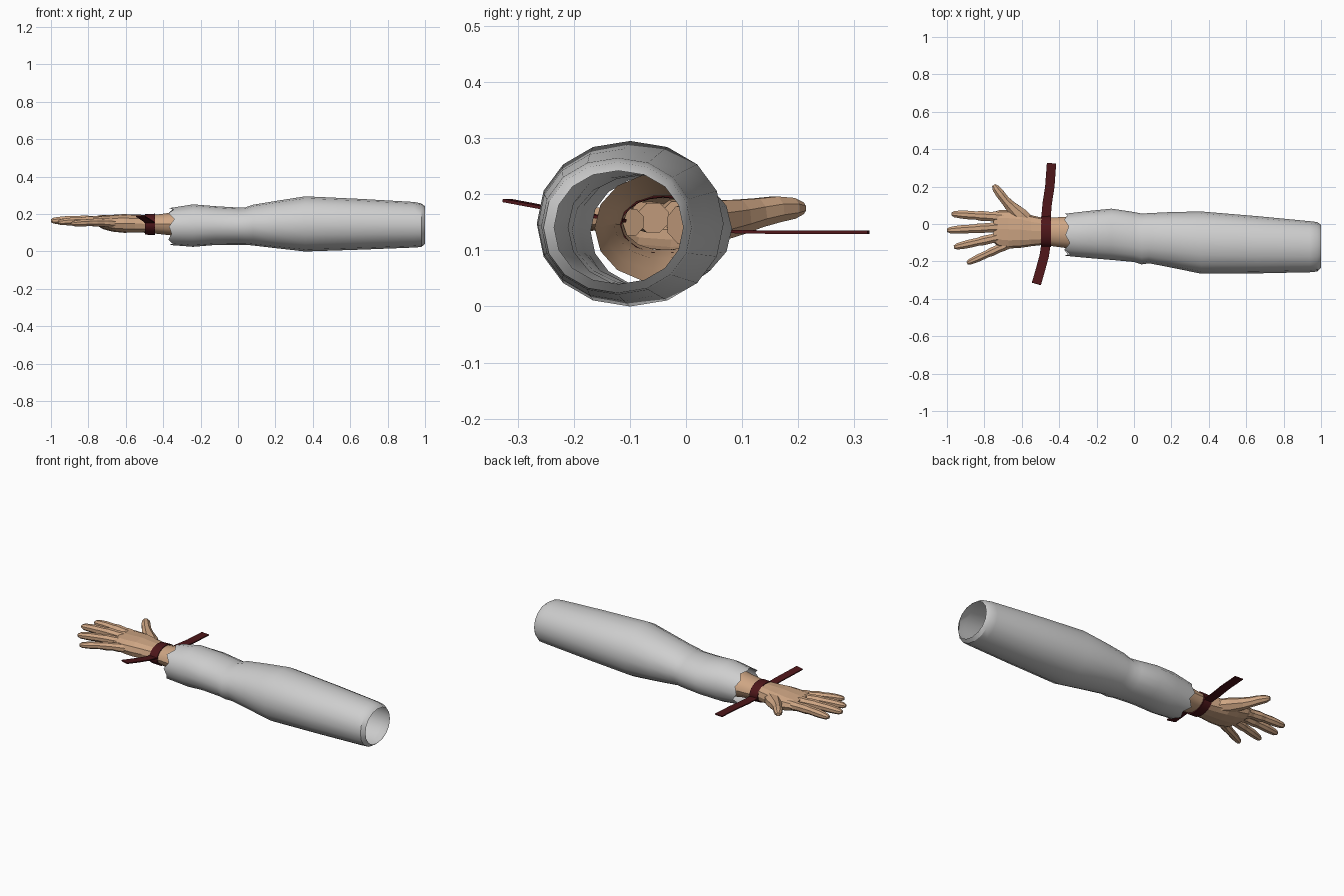
import bpy, bmesh, math
from mathutils import Vector


def material(name, rgb):
    m = bpy.data.materials.new(name)
    m.diffuse_color = (*rgb, 1)
    return m


SLEEVE = material("sleeve_grey", (0.62, 0.62, 0.62))
SKIN = material("skin", (0.62, 0.38, 0.23))
STRAP = material("dark_red", (0.075, 0.008, 0.010))


def tube(name, mat, sections, sides, axis=None, power=1.0, caps=(False, False),
         smooth=False, turn=0.0, jag=None):
    """Skin rings (x, y, z, half width, half height) along a path."""
    bm = bmesh.new()
    pts = [Vector(s[:3]) for s in sections]
    rings = []
    for i, s in enumerate(sections):
        d = Vector(axis) if axis else pts[min(i + 1, len(pts) - 1)] - pts[max(i - 1, 0)]
        d.normalize()
        side = Vector((0, 0, 1)).cross(d).normalized()
        up = d.cross(side)
        ring = []
        for k in range(sides):
            a = 2 * math.pi * k / sides + turn
            c, q = math.cos(a), math.sin(a)
            c = math.copysign(abs(c) ** power, c)
            q = math.copysign(abs(q) ** power, q)
            p = pts[i] + side * c * s[3] + up * q * s[4]
            if jag and i == 0:
                p.x += jag[k % len(jag)]
            ring.append(bm.verts.new(p))
        rings.append(ring)
    for r0, r1 in zip(rings, rings[1:]):
        for k in range(sides):
            n = (k + 1) % sides
            bm.faces.new((r0[k], r0[n], r1[n], r1[k]))
    if caps[0]:
        bm.faces.new(rings[0][::-1])
    if caps[1]:
        bm.faces.new(rings[-1])
    bmesh.ops.recalc_face_normals(bm, faces=bm.faces)
    me = bpy.data.meshes.new(name)
    bm.to_mesh(me)
    bm.free()
    me.materials.append(mat)
    ob = bpy.data.objects.new(name, me)
    bpy.context.collection.objects.link(ob)
    if smooth:
        bpy.ops.object.select_all(action='DESELECT')
        ob.select_set(True)
        bpy.context.view_layer.objects.active = ob
        bpy.ops.object.shade_smooth_by_angle(angle=math.radians(32))
    return ob


# Sleeve: open tube with a ragged cuff, an elbow pinch and a turned-in upper hem
outline = [  # x, y low, y high, z low, z high
    (-0.355, -0.170, 0.055, 0.035, 0.232), (-0.24, -0.182, 0.070, 0.025, 0.252),
    (-0.12, -0.192, 0.082, 0.035, 0.242), (0.00, -0.203, 0.064, 0.036, 0.235),
    (0.04, -0.216, 0.056, 0.036, 0.236), (0.08, -0.210, 0.058, 0.032, 0.250),
    (0.20, -0.233, 0.064, 0.018, 0.270), (0.36, -0.266, 0.067, 0.000, 0.295),
    (0.66, -0.264, 0.042, 0.010, 0.281), (0.94, -0.258, 0.015, 0.021, 0.265),
    (0.98, -0.254, 0.010, 0.024, 0.257), (1.00, -0.235, -0.005, 0.040, 0.242)]
tube("sleeve", SLEEVE, [(x, (a + b) / 2, (c + d) / 2, (b - a) / 2, (d - c) / 2)
                        for x, a, b, c, d in outline],
     16, axis=(1, 0, 0), power=0.96, smooth=True,
     jag=[-0.014, 0.0, -0.018, 0.006, -0.012, 0.012, -0.016, 0.014])

# Forearm: starts inside the sleeve and narrows to the wrist
tube("forearm", SKIN, [
    (-0.18, -0.055, 0.140, 0.108, 0.096), (-0.28, -0.050, 0.143, 0.098, 0.078),
    (-0.36, -0.045, 0.147, 0.084, 0.062), (-0.44, -0.042, 0.146, 0.076, 0.052),
    (-0.50, -0.039, 0.148, 0.073, 0.048)], 14, axis=(-1, 0, 0), smooth=True)

# Palm: faceted block that widens to the knuckles
tube("palm", SKIN, [
    (-0.49, -0.039, 0.148, 0.073, 0.048), (-0.55, -0.036, 0.149, 0.083, 0.048),
    (-0.61, -0.030, 0.150, 0.098, 0.050), (-0.67, -0.028, 0.151, 0.103, 0.045),
    (-0.72, -0.026, 0.156, 0.100, 0.037), (-0.75, -0.018, 0.160, 0.082, 0.024)],
    12, axis=(-1, 0, 0), power=0.8, caps=(False, True))


# Fingers: tapered six-sided rods with thicker joints
def finger(name, base, tip, r0, r1, arch=0.006):
    base, tip = Vector(base), Vector(tip)
    secs = []
    for t, w in ((0, 1.0), (0.22, 1.05), (0.30, 0.95), (0.46, 1.08), (0.56, 0.95),
                 (0.74, 1.05), (0.84, 1.0), (0.95, 0.85), (1.0, 0.45)):
        p = base.lerp(tip, t)
        p.z += arch * math.sin(math.pi * t)
        r = (r0 + (r1 - r0) * t) * w
        secs.append((*p, r, r * 0.95))
    tube(name, SKIN, secs, 8, caps=(True, True), turn=math.pi / 8)


finger("index_finger", (-0.68, 0.034, 0.156), (-0.975, 0.054, 0.160), 0.031, 0.021)
finger("middle_finger", (-0.68, -0.014, 0.160), (-1.00, -0.034, 0.164), 0.031, 0.021)
finger("ring_finger", (-0.67, -0.058, 0.158), (-0.962, -0.124, 0.156), 0.030, 0.020)
finger("little_finger", (-0.65, -0.098, 0.150), (-0.892, -0.209, 0.148), 0.027, 0.018)

# Thumb: broad root merging into the palm
tube("thumb", SKIN, [
    (-0.55, -0.005, 0.145, 0.040, 0.036), (-0.61, 0.045, 0.152, 0.046, 0.040),
    (-0.66, 0.095, 0.160, 0.032, 0.033), (-0.69, 0.128, 0.167, 0.026, 0.028),
    (-0.715, 0.160, 0.173, 0.026, 0.025), (-0.738, 0.190, 0.175, 0.022, 0.020),
    (-0.750, 0.208, 0.175, 0.011, 0.011)], 8, caps=(True, True), turn=math.pi / 8)

# Wrist strap: closed band with an inner and outer wall
band = [(-0.497, 0.074, 0.049), (-0.497, 0.081, 0.055), (-0.445, 0.083, 0.057),
        (-0.445, 0.074, 0.050), (-0.497, 0.074, 0.049)]
tube("wrist_strap", STRAP, [(x, -0.041, 0.145, ry, rz) for x, ry, rz in band],
     20, axis=(1, 0, 0), smooth=True)


# Loose strap ends: thin flat ribbons
def ribbon(name, path, width=0.025, thick=0.003):
    r = math.sqrt(2)
    tube(name, STRAP, [(*p, width * r, thick * r) for p in path], 4,
         caps=(True, True), turn=math.pi / 4)


ribbon("strap_end_back", [(-0.471, 0.030, 0.135), (-0.464, 0.11, 0.133),
                          (-0.450, 0.20, 0.132), (-0.441, 0.325, 0.132)])
ribbon("strap_end_front", [(-0.471, -0.110, 0.153), (-0.480, -0.17, 0.162),
                           (-0.499, -0.24, 0.174), (-0.522, -0.32, 0.189)])
